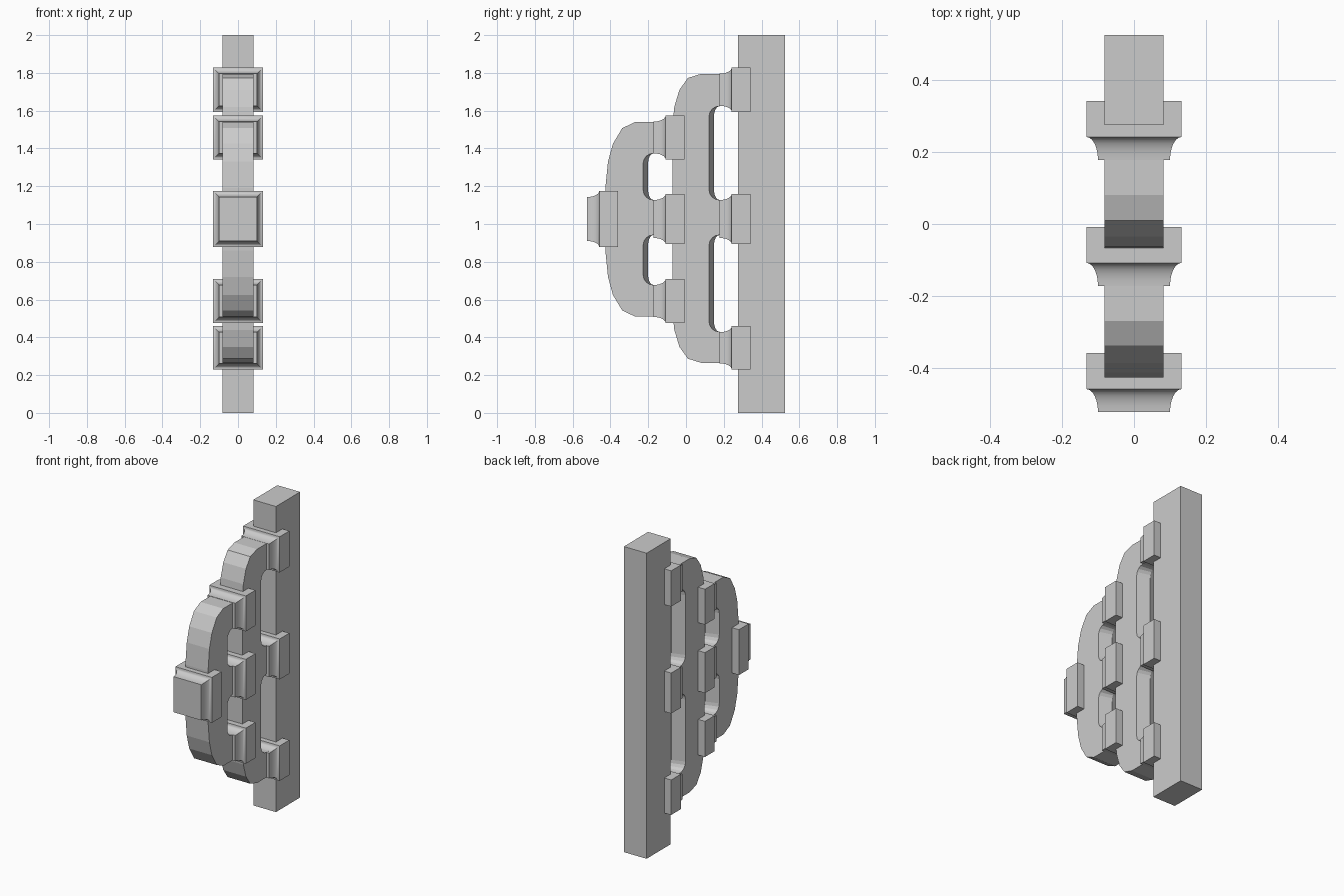
import bpy, bmesh
from math import sin, cos, pi, radians

if "Cube" in bpy.data.objects:
    bpy.data.objects.remove(bpy.data.objects["Cube"])


def make_object(name, rings, smooth=False):
    """Skin matching closed rings and cap both ends."""
    bm = bmesh.new()
    loops = [[bm.verts.new(p) for p in ring] for ring in rings]
    for a, b in zip(loops, loops[1:]):
        for i in range(len(a)):
            j = (i + 1) % len(a)
            bm.faces.new((a[i], a[j], b[j], b[i]))
    bm.faces.new(loops[0])
    bm.faces.new(loops[-1])
    bmesh.ops.recalc_face_normals(bm, faces=bm.faces)
    mesh = bpy.data.meshes.new(name)
    bm.to_mesh(mesh)
    bm.free()
    obj = bpy.data.objects.new(name, mesh)
    bpy.context.collection.objects.link(obj)
    if smooth:
        bpy.ops.object.select_all(action='DESELECT')
        obj.select_set(True)
        bpy.context.view_layer.objects.active = obj
        bpy.ops.object.shade_smooth_by_angle(angle=radians(30))
    return obj


def rect(hx, y, z0, z1):
    return [(-hx, y, z0), (hx, y, z0), (hx, y, z1), (-hx, y, z1)]


def collar(name, y, z0, z1):
    """Concave flare growing out of an arm into a square block."""
    rings = []
    for k in range(7):
        t = k / 6 * pi / 2
        grow = 0.032 * (1 - cos(t))
        rings.append(rect(0.1 + grow, y + 0.064 * sin(t), z0 - grow, z1 + grow))
    rings.append(rect(0.132, y + 0.164, z0 - 0.032, z1 + 0.032))
    make_object(name, rings, smooth=True)


def bracket(name, curve, zmid, y_end, y_win, y_arm, windows):
    """E-shaped arm; the window backs swell slightly at mid thickness."""
    def profile(swell):
        top = [(y_end, curve[0][1])] + curve
        pts = top + [(y, 2 * zmid - z) for y, z in reversed(top)]
        for z0, z1 in windows:
            r, ry = 0.053, y_arm - y_win - swell
            pts.append((y_end, z0))
            for k in range(5):
                t = k / 4 * pi / 2
                pts.append((y_arm - ry * sin(t), z0 + r * (1 - cos(t))))
            for k in range(4, -1, -1):
                t = k / 4 * pi / 2
                pts.append((y_arm - ry * sin(t), z1 - r * (1 - cos(t))))
            pts.append((y_end, z1))
        return pts
    make_object(name, [[(x, y, z) for y, z in profile(s)]
                       for x, s in ((-0.082, 0), (0, 0.026), (0.082, 0))])


# Back post
make_object("post", [rect(0.082, 0.275, 0, 2), rect(0.082, 0.525, 0, 2)])

# Large and small brackets
bracket("large_bracket",
        [(0.08, 1.795), (0.01, 1.773), (-0.035, 1.71), (-0.062, 1.62), (-0.072, 1.52)],
        1.03, 0.3, 0.122, 0.178, [(0.429, 0.942), (1.127, 1.624)])
bracket("small_bracket",
        [(-0.27, 1.54), (-0.338, 1.507), (-0.387, 1.425), (-0.413, 1.33), (-0.427, 1.19)],
        1.025, -0.03, -0.227, -0.172, [(0.677, 0.942), (1.127, 1.374)])

# Collars on the arm ends
for level, z0, z1 in (("lower", 0.262, 0.427), ("middle", 0.926, 1.127), ("upper", 1.626, 1.796)):
    collar(level + "_large_collar", 0.178, z0, z1)
for level, z0, z1 in (("lower", 0.508, 0.677), ("middle", 0.926, 1.127), ("upper", 1.374, 1.542)):
    collar(level + "_small_collar", -0.172, z0, z1)

# Front pad
collar("front_pad", -0.523, 0.91, 1.143)
